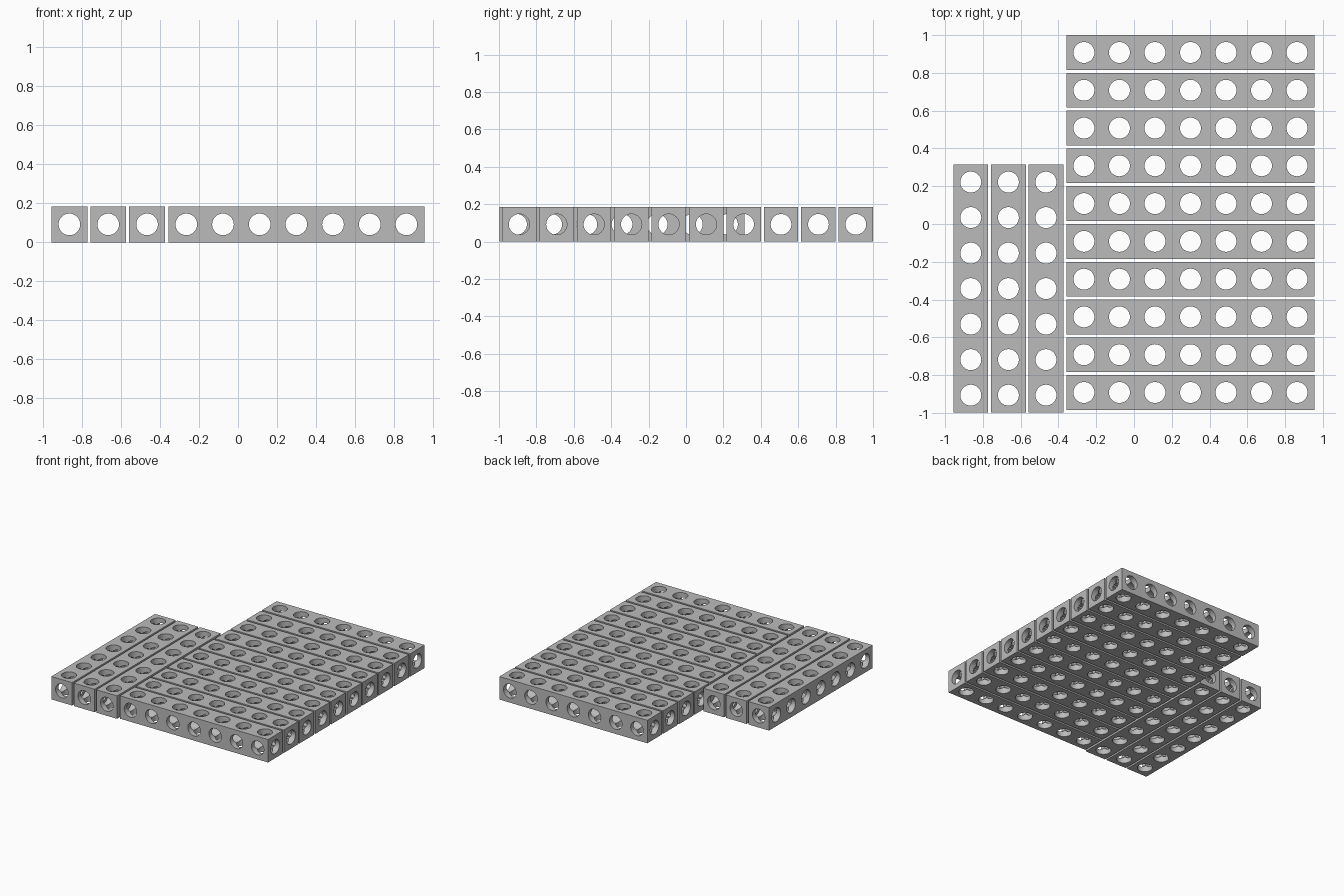
import bpy, bmesh, math
from mathutils import Vector

if "Cube" in bpy.data.objects:
    bpy.data.objects.remove(bpy.data.objects["Cube"])

PITCH = 0.188      # spacing of the holes along a beam
HALF = 0.092       # half of the square section
R = 0.0555         # hole radius
HOLES = 7
SEG = 32           # multiple of 8 so crossing bores weld exactly

grey = bpy.data.materials.new("plain grey")
grey.diffuse_color = (0.5, 0.5, 0.5, 1)
grey.use_nodes = True
grey.node_tree.nodes["Principled BSDF"].inputs["Base Color"].default_value = grey.diffuse_color


def add_side(bm, cx, axis, sign, lo, hi, plate):
    """One side of a hole block: bore down to the crossing, plus a pierced plate."""
    b, c = (axis + 1) % 3, (axis + 2) % 3
    face = hi[axis] if sign > 0 else lo[axis]
    inner, rim, edge = [], [], []
    for i in range(SEG):
        t = 2 * math.pi * i / SEG
        u, v = math.cos(t), math.sin(t)
        m = max(abs(u), abs(v))

        def vert(p, q, d):
            co = Vector((0, 0, 0))
            co[axis], co[b], co[c] = d, p, q
            co.x += cx
            return bm.verts.new(co)

        inner.append(vert(R * u, R * v, sign * R * m))
        rim.append(vert(R * u, R * v, face))
        if plate:
            edge.append(vert(u / m * (hi[b] if u > 0 else -lo[b]),
                             v / m * (hi[c] if v > 0 else -lo[c]), face))
    for i in range(SEG):
        j = (i + 1) % SEG
        bm.faces.new((inner[i], inner[j], rim[j], rim[i]))
        if plate:
            bm.faces.new((rim[i], rim[j], edge[j], edge[i]))


# Beam mesh: a row of blocks bored through on all three axes
bm = bmesh.new()
for k in range(HOLES):
    first, last = k == 0, k == HOLES - 1
    lo = (-HALF if first else -PITCH / 2, -HALF, -HALF)
    hi = (HALF if last else PITCH / 2, HALF, HALF)
    cx = (k - (HOLES - 1) / 2) * PITCH
    for axis in range(3):
        for sign in (-1, 1):
            plate = axis > 0 or (first and sign < 0) or (last and sign > 0)
            add_side(bm, cx, axis, sign, lo, hi, plate)
bmesh.ops.remove_doubles(bm, verts=bm.verts, dist=1e-5)
bmesh.ops.recalc_face_normals(bm, faces=bm.faces)
beam = bpy.data.meshes.new("beam")
bm.to_mesh(beam)
bm.free()
beam.materials.append(grey)


def place(name, x, y, turn=0.0):
    ob = bpy.data.objects.new(name, beam)
    ob.location = (x, y, HALF)
    ob.rotation_euler.z = turn
    bpy.context.collection.objects.link(ob)
    return ob


# Ten beams lying across
for i in range(10):
    ob = place(f"cross_beam_{i + 1}", 0.299, 0.908 - 0.2 * i)

# Three beams lying front to back
for i in range(3):
    place(f"long_beam_{i + 1}", -0.864 + 0.199 * i, -0.342, math.pi / 2)

# Smooth bores with crisp edges (mesh is shared by all beams)
bpy.context.view_layer.objects.active = ob
ob.select_set(True)
bpy.ops.object.shade_smooth_by_angle(angle=math.radians(30))
